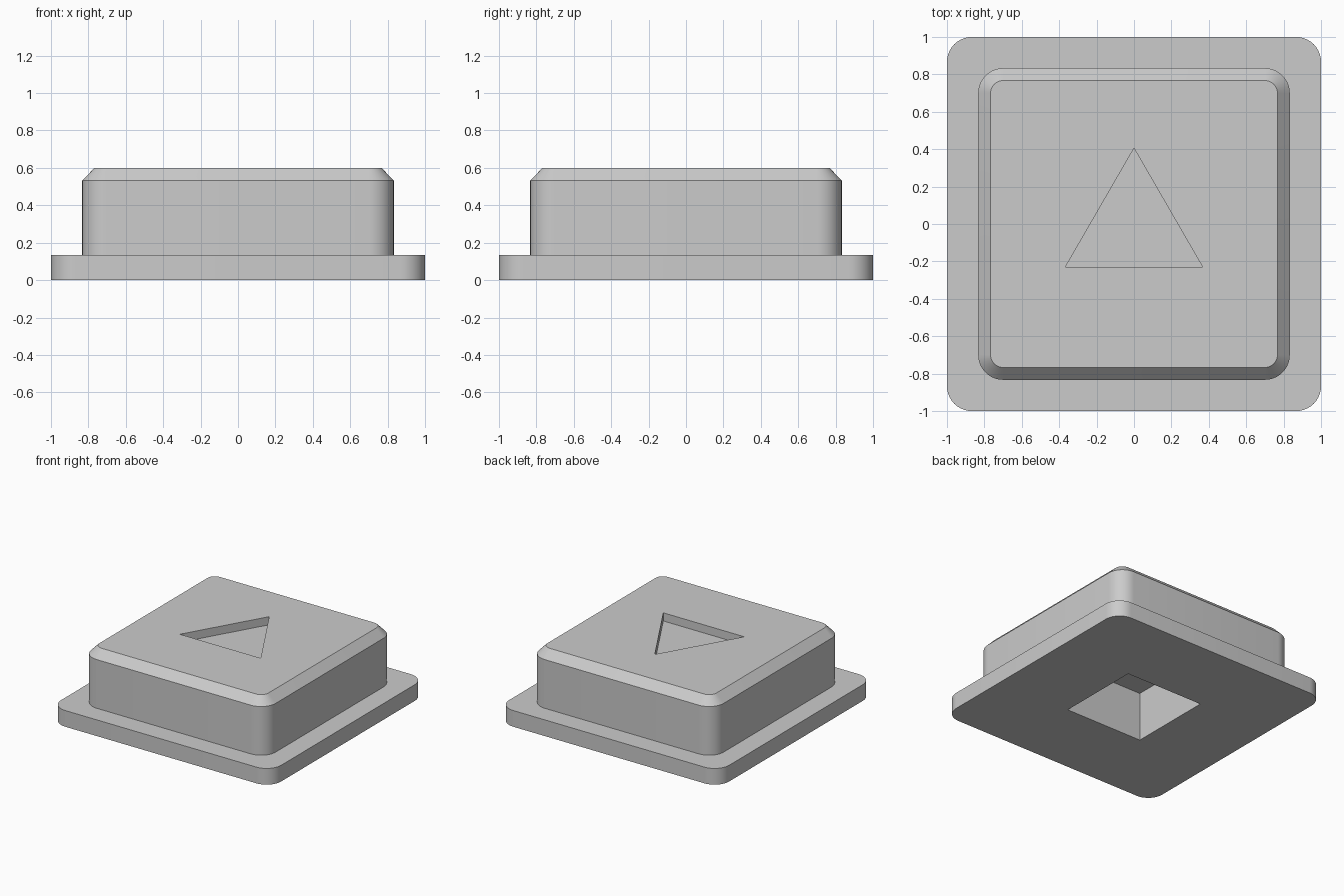
import bpy, bmesh, math

if "Cube" in bpy.data.objects:
    bpy.data.objects.remove(bpy.data.objects["Cube"], do_unlink=True)

GREY = (0.6, 0.6, 0.6, 1.0)
grey = bpy.data.materials.new("plain grey")
grey.use_nodes = True
grey.diffuse_color = GREY
grey.node_tree.nodes["Principled BSDF"].inputs["Base Color"].default_value = GREY


def rounded_square(half, radius, steps=10):
    """Outline of a square with rounded corners."""
    points = []
    for corner in range(4):
        mid = math.radians(45 + 90 * corner)
        cx = math.copysign(half - radius, math.cos(mid))
        cy = math.copysign(half - radius, math.sin(mid))
        for i in range(steps + 1):
            a = math.radians(90 * corner + 90 * i / steps)
            points.append((cx + radius * math.cos(a), cy + radius * math.sin(a)))
    return points


def loft(name, layers):
    """Closed solid through a stack of (outline, height) layers."""
    bm = bmesh.new()
    rings = [[bm.verts.new((x, y, z)) for x, y in outline] for outline, z in layers]
    for low, high in zip(rings, rings[1:]):
        n = len(low)
        for i in range(n):
            j = (i + 1) % n
            bm.faces.new((low[i], low[j], high[j], high[i]))
    bm.faces.new(rings[0][::-1])
    bm.faces.new(rings[-1])
    bmesh.ops.recalc_face_normals(bm, faces=bm.faces)
    mesh = bpy.data.meshes.new(name)
    bm.to_mesh(mesh)
    bm.free()
    mesh.materials.append(grey)
    obj = bpy.data.objects.new(name, mesh)
    bpy.context.collection.objects.link(obj)
    return obj


def cut(target, cutter):
    """Subtract the cutter from the target and discard it."""
    cutter.hide_render = True
    bpy.context.view_layer.objects.active = target
    mod = target.modifiers.new("cut", "BOOLEAN")
    mod.operation = "DIFFERENCE"
    mod.solver = "EXACT"
    mod.object = cutter
    bpy.ops.object.modifier_apply(modifier=mod.name)
    bpy.data.objects.remove(cutter, do_unlink=True)


# Flanged button: wide base plate, narrower body, chamfered top
flange = rounded_square(1.0, 0.133)
body = rounded_square(0.833, 0.133)
top = rounded_square(0.767, 0.067)
button = loft("button_cap", [(flange, 0), (flange, 0.133), (body, 0.133),
                             (body, 0.533), (top, 0.6)])

# Shallow triangular recess in the top
triangle = [(-0.367, -0.23), (0.367, -0.23), (0, 0.405)]
cut(button, loft("triangle_cutter", [(triangle, 0.533), (triangle, 0.7)]))

# Square socket in the underside
s = 0.35
square = [(-s, -s), (s, -s), (s, s), (-s, s)]
cut(button, loft("socket_cutter", [(square, -0.1), (square, 0.4)]))

# Smooth rounded corners, keep hard edges
bpy.ops.object.select_all(action="DESELECT")
button.select_set(True)
bpy.context.view_layer.objects.active = button
bpy.ops.object.shade_smooth_by_angle(angle=math.radians(30))
